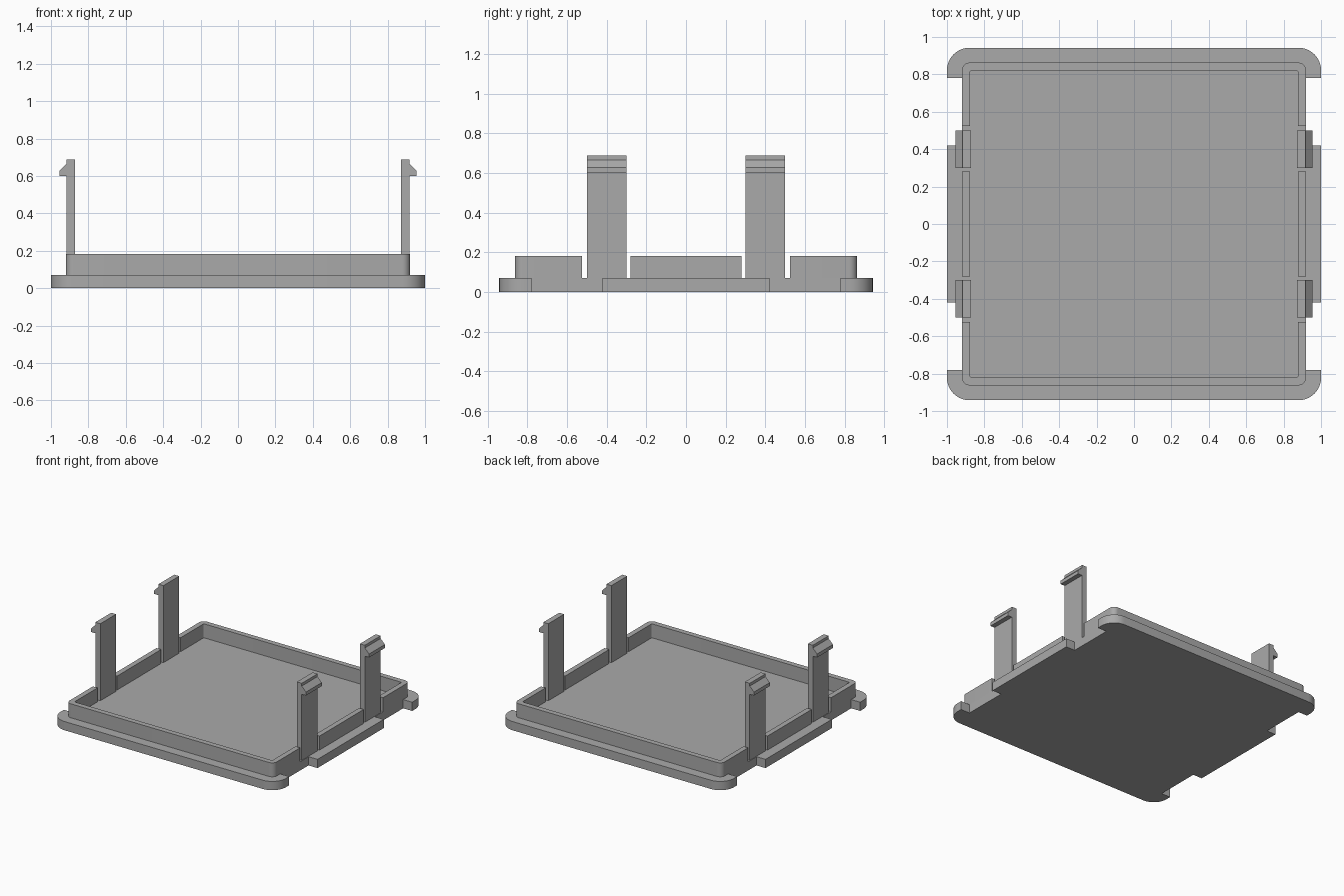
import bpy, bmesh, math

if "Cube" in bpy.data.objects:
    bpy.data.objects.remove(bpy.data.objects["Cube"])

grey = bpy.data.materials.new("plain grey")
grey.diffuse_color = (0.4, 0.4, 0.4, 1)
grey.use_nodes = True
grey.node_tree.nodes["Principled BSDF"].inputs["Base Color"].default_value = grey.diffuse_color


def prism(name, outline, to_3d, depth):
    """Extrude a closed 2D outline along the vector depth."""
    bm = bmesh.new()
    face = bm.faces.new([bm.verts.new(to_3d(a, b)) for a, b in outline])
    new = bmesh.ops.extrude_face_region(bm, geom=[face])["geom"]
    bmesh.ops.translate(bm, vec=depth,
                        verts=[v for v in new if isinstance(v, bmesh.types.BMVert)])
    bmesh.ops.recalc_face_normals(bm, faces=bm.faces)
    mesh = bpy.data.meshes.new(name)
    bm.to_mesh(mesh)
    bm.free()
    mesh.materials.append(grey)
    obj = bpy.data.objects.new(name, mesh)
    bpy.context.collection.objects.link(obj)
    bpy.ops.object.select_all(action="DESELECT")
    obj.select_set(True)
    bpy.context.view_layer.objects.active = obj
    bpy.ops.object.shade_smooth_by_angle(angle=math.radians(30))
    return obj


def corner(x, y, r, steps=10):
    """Rounded corner in the +x +y quarter, from the x side to the y side."""
    return [(x - r + r * math.cos(t), y - r + r * math.sin(t))
            for t in (math.pi / 2 * i / steps for i in range(steps + 1))]


def mirror_x(points):
    return [(-x, y) for x, y in reversed(points)]


PLATE, RIM_TOP = 0.07, 0.182
OUT_X, OUT_Y, IN_X, IN_Y = 0.92, 0.863, 0.878, 0.82

# Base plate with a notch beside each pair of clips
quarter = [(1.0, 0.42), (OUT_X, 0.42), (OUT_X, 0.78), (1.0, 0.78)] + corner(1.0, 0.942, 0.12)
half = quarter + mirror_x(quarter)
prism("base_plate", half + [(-x, -y) for x, y in half],
      lambda x, y: (x, y, 0), (0, 0, PLATE))

# Upright rim: a U-shaped wall at front and back
outer = [(OUT_X, 0.525)] + corner(OUT_X, OUT_Y, 0.042)
inner = [(IN_X, 0.525)] + corner(IN_X, IN_Y, 0.012, 5)
wall = outer + mirror_x(outer) + [(-x, y) for x, y in inner] + inner[::-1]
for name, s in (("back_rim", 1), ("front_rim", -1)):
    prism(name, wall, lambda x, y: (s * x, s * y, PLATE), (0, 0, RIM_TOP - PLATE))

# Short rim walls and hooked clips on both sides
hook = [(0.872, PLATE), (0.916, PLATE), (0.916, 0.60), (0.954, 0.60),
        (0.954, 0.628), (0.916, 0.666), (0.916, 0.688), (0.872, 0.688)]
bar = [(IN_X, -0.28), (OUT_X, -0.28), (OUT_X, 0.28), (IN_X, 0.28)]
for side, s in (("right", 1), ("left", -1)):
    prism(side + "_rim", bar, lambda x, y: (s * x, y, PLATE), (0, 0, RIM_TOP - PLATE))
    for end, y0 in (("front", -0.5), ("back", 0.3)):
        prism(f"{side}_{end}_clip", hook, lambda x, z: (s * x, y0, z), (0, 0.2, 0))
